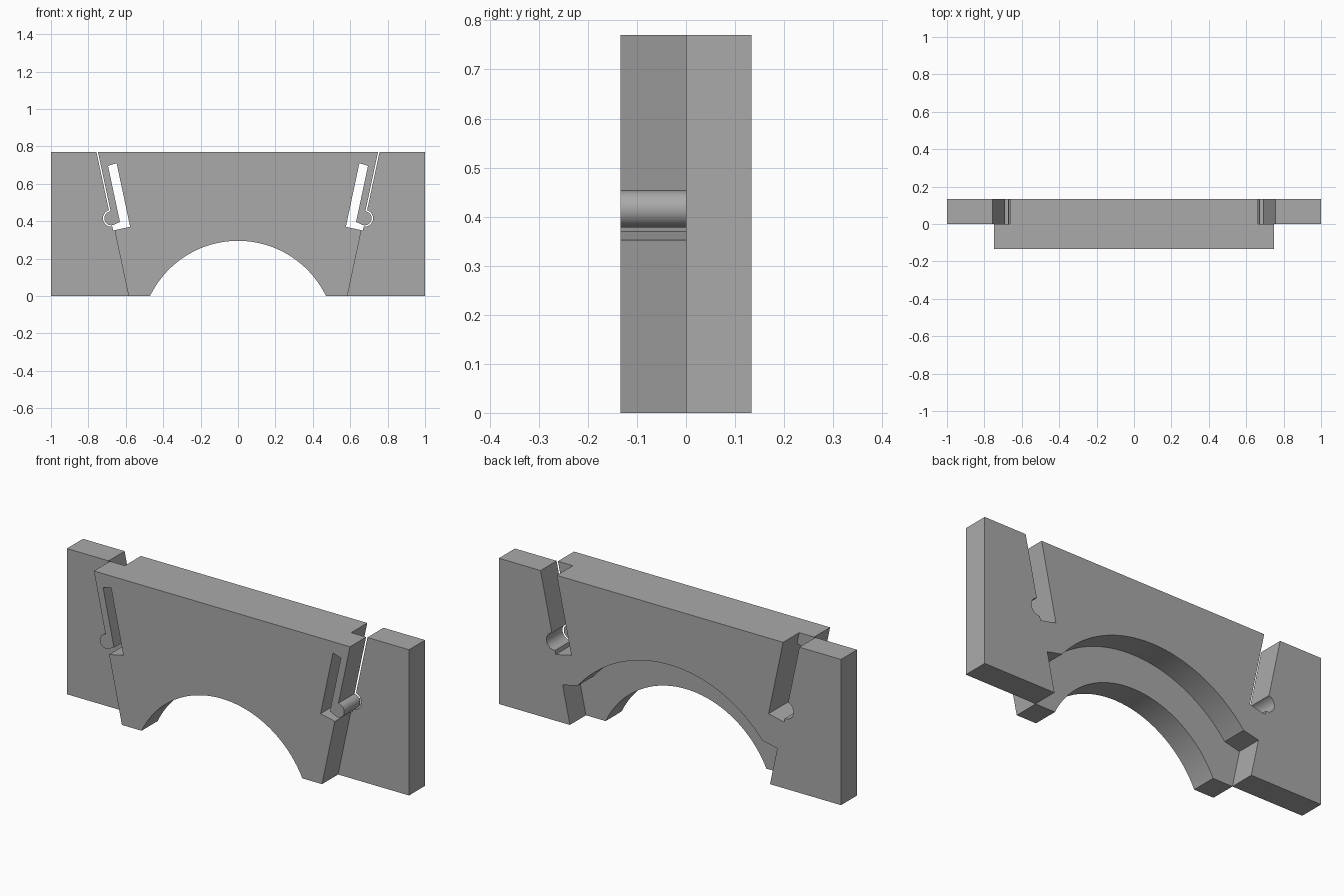
import bpy, bmesh
from math import radians, sin, cos

cube = bpy.data.objects.get("Cube")
if cube:
    bpy.data.objects.remove(cube, do_unlink=True)

THICK = 0.134
TOP = 0.77
SLOPE = 0.2126
ARCH = (0, -0.227)
KNOB = (0.677, 0.4155)

grey = bpy.data.materials.new("plain_grey")
grey.use_nodes = True
colour = (0.4, 0.4, 0.4, 1)
grey.diffuse_color = colour
grey.node_tree.nodes["Principled BSDF"].inputs["Base Color"].default_value = colour


def arc(centre, radius, start, end, steps):
    """Points along a circular arc, angles in degrees."""
    angles = [radians(start + (end - start) * i / steps) for i in range(steps + 1)]
    return [(centre[0] + radius * cos(a), centre[1] + radius * sin(a)) for a in angles]


def slanted(base, z):
    """Point on a line parallel to the sloping sides, from x = base at the floor."""
    return (base + SLOPE * z, z)


def plate(name, half, y_front, y_back):
    """Mirror a half outline that starts on the centre line and extrude it."""
    half[0] = (0, half[0][1])
    outline = half + [(-x, z) for x, z in reversed(half[1:])]
    bm = bmesh.new()
    face = bm.faces.new([bm.verts.new((x, y_front, z)) for x, z in outline])
    moved = bmesh.ops.extrude_face_region(bm, geom=[face])["geom"]
    bmesh.ops.translate(bm, vec=(0, y_back - y_front, 0),
                        verts=[v for v in moved if isinstance(v, bmesh.types.BMVert)])
    # the source face remains as the front cap
    bmesh.ops.recalc_face_normals(bm, faces=bm.faces)
    mesh = bpy.data.meshes.new(name)
    bm.to_mesh(mesh)
    bm.free()
    mesh.materials.append(grey)
    obj = bpy.data.objects.new(name, mesh)
    bpy.context.collection.objects.link(obj)
    return obj


# Front plate: small arch, sloping sides, slots and snap arms with round knobs
front_half = arc(ARCH, 0.522, 90, 25.8, 32)
front_half[-1] = (front_half[-1][0], 0)
front_half += [slanted(0.585, 0), slanted(0.585, 0.352),
               slanted(0.498, 0.37), slanted(0.498, 0.71),
               slanted(0.547, 0.696), slanted(0.547, 0.396)]
front_half += arc(KNOB, 0.0375, -104, 84, 20)
front_half += [slanted(0.585, TOP)]
body = plate("bracket_body", front_half, -THICK, 0)

# Back plate: larger arch, stepped feet and open slots with knob recesses
back_half = arc(ARCH, 0.70, 90, 39.6, 32)
back_half += [slanted(0.585, 0.2), slanted(0.585, 0), (1, 0), (1, TOP),
              slanted(0.593, TOP)]
back_half += arc(KNOB, 0.045, 73, -97, 20)
back_half += [slanted(0.593, 0.35), slanted(0.498, 0.37), slanted(0.498, TOP)]
back = plate("back_plate", back_half, 0, THICK)

# Fuse both plates into one solid
bpy.ops.object.select_all(action="DESELECT")
body.select_set(True)
bpy.context.view_layer.objects.active = body
union = body.modifiers.new("fuse_plates", "BOOLEAN")
union.operation = "UNION"
union.solver = "EXACT"
union.object = back
bpy.ops.object.modifier_apply(modifier=union.name)
bpy.data.objects.remove(back, do_unlink=True)
bpy.ops.object.shade_smooth_by_angle(angle=radians(25))
